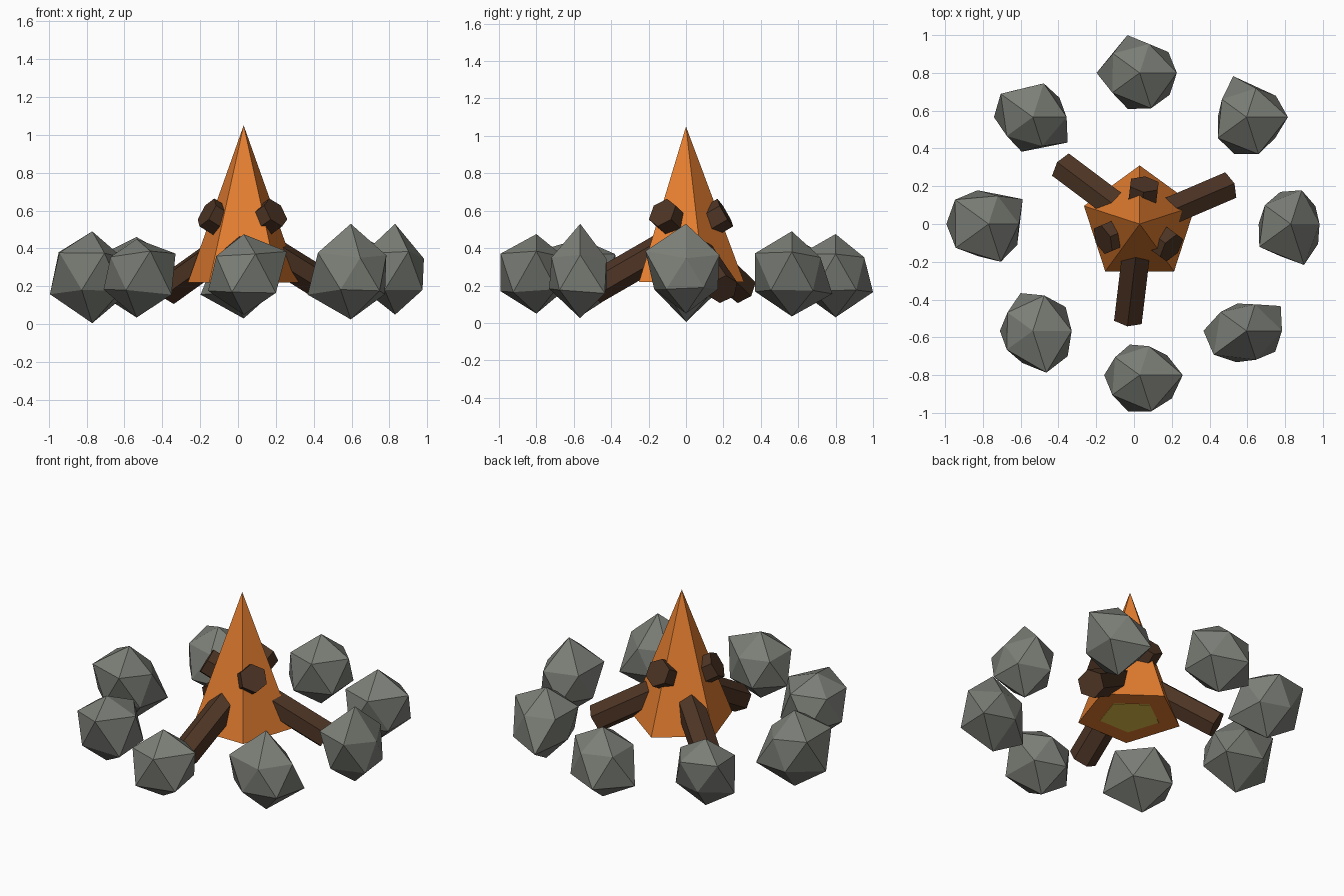
import bpy
import bmesh
from math import atan2, cos, sin, degrees, pi
from mathutils import Matrix, Vector

default = bpy.data.objects.get("Cube")
if default:
    bpy.data.objects.remove(default, do_unlink=True)

CENTRE = Vector((0.03, 0, 0))


def make_material(name, colour):
    mat = bpy.data.materials.new(name)
    mat.use_nodes = True
    mat.diffuse_color = (*colour, 1)
    shader = next(n for n in mat.node_tree.nodes if n.type == "BSDF_PRINCIPLED")
    shader.inputs["Base Color"].default_value = (*colour, 1)
    shader.inputs["Roughness"].default_value = 0.9
    return mat


def add_object(name, bm, mat, matrix):
    mesh = bpy.data.meshes.new(name)
    bm.to_mesh(mesh)
    bm.free()
    mesh.materials.append(mat)
    obj = bpy.data.objects.new(name, mesh)
    obj.matrix_world = matrix
    bpy.context.collection.objects.link(obj)
    return obj


def add_prism(name, mat, sides, bottom_radius, top_radius, height, matrix):
    """Flat-sided cone or cylinder, with its middle at the matrix origin."""
    bm = bmesh.new()
    bmesh.ops.create_cone(bm, cap_ends=True, segments=sides, radius1=bottom_radius,
                          radius2=top_radius, depth=height)
    if top_radius == 0:
        bmesh.ops.remove_doubles(bm, verts=bm.verts, dist=0.0001)
    return add_object(name, bm, mat, matrix)


flame_orange = make_material("flame orange", (0.78, 0.21, 0.03))
flame_yellow = make_material("flame yellow", (0.78, 0.56, 0.07))
log_brown = make_material("log brown", (0.075, 0.035, 0.018))
stone_grey = make_material("stone grey", (0.2, 0.21, 0.185))


# Flames: two nested five-sided spikes
def add_flame(name, mat, radius, bottom, top):
    place = Matrix.Translation(CENTRE + Vector((0, 0, (bottom + top) / 2)))
    add_prism(name, mat, 5, radius, 0, top - bottom, place)


add_flame("outer_flame", flame_orange, 0.31, 0.22, 1.05)
add_flame("inner_flame", flame_yellow, 0.18, 0.216, 0.7)

# Logs: three leaning hexagonal logs that cross inside the flame
foot = Vector((-0.06, -0.5, 0.18))
head = Vector((0.025, 0.21, 0.59))
for i, side in enumerate(("front", "left", "right")):
    turn = Matrix.Rotation(i * 2 * pi / 3, 3, "Z")
    low, high = turn @ foot + CENTRE, turn @ head + CENTRE
    axis = high - low
    place = Matrix.Translation((low + high) / 2) @ axis.to_track_quat("Z", "Y").to_matrix().to_4x4()
    add_prism(side + "_log", log_brown, 6, 0.085, 0.085, axis.length, place)


# Stones: a ring of icosahedra with uneven corners.
# Corner reach in hundredths: bottom, lower ring, upper ring, top.
def corner_order(v):
    return (round(v.co.z, 2), round(degrees(atan2(v.co.y, v.co.x))) % 360)


stones = {
    "left": (22, 18, 20, 19, 20, 20, 17, 21, 19, 23, 25.5, 26),
    "back_left": (23.5, 21.5, 25.5, 17, 23, 21, 24.5, 18, 18, 21, 23, 22),
    "back": (24, 21, 23.5, 25.5, 22.5, 22, 22, 18, 19.5, 20, 22, 20.5),
    "back_right": (23.5, 19.5, 18, 23, 21.5, 25.5, 20, 21, 23.5, 19, 18, 19),
    "right": (26.5, 25, 21, 25, 20, 21, 18, 17.5, 24.5, 24, 23.5, 22),
    "front_right": (23.5, 24, 23.5, 19.5, 20, 25.5, 23, 22, 18.5, 19, 26, 18),
    "front": (22, 20, 19, 21, 22.5, 23.5, 25.5, 18, 18, 20, 22.5, 20.5),
    "front_left": (24.5, 25, 17, 25.5, 19.5, 21, 21, 16.5, 19, 24, 18, 26),
}
for i, (side, reach) in enumerate(stones.items()):
    angle = i * pi / 4
    bm = bmesh.new()
    bmesh.ops.create_icosphere(bm, subdivisions=1, radius=1)
    for v, r in zip(sorted(bm.verts, key=corner_order), reach):
        v.co = v.co.normalized() * r / 100
    place = Matrix.Translation(CENTRE + Vector((0.8 * cos(angle), 0.8 * sin(angle), 0.27)))
    add_object(side + "_stone", bm, stone_grey, place)
